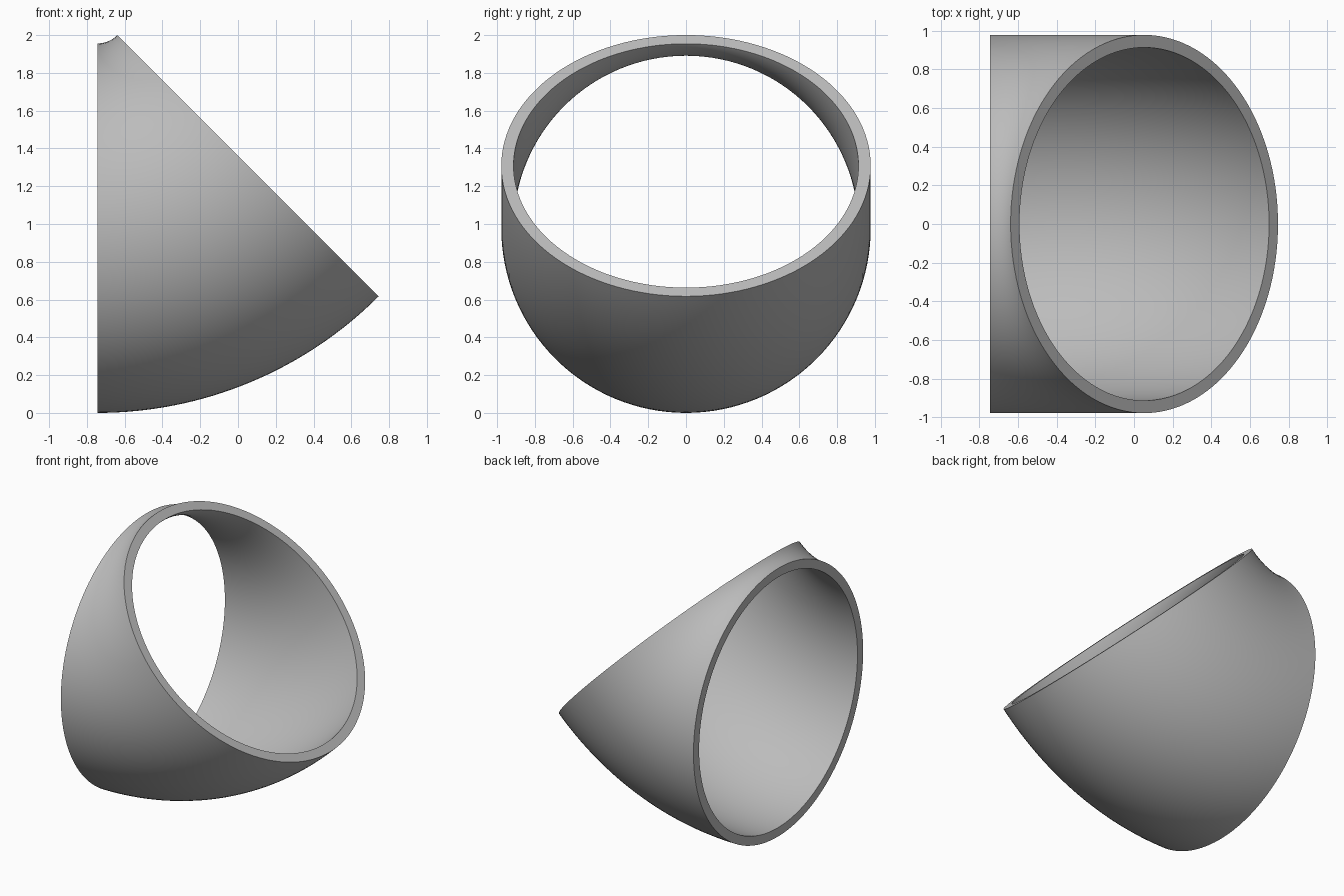
import bpy, bmesh, math

if "Cube" in bpy.data.objects:
    bpy.data.objects.remove(bpy.data.objects["Cube"])

BEND_R, OUTER_R, INNER_R = 1.129, 0.978, 0.913   # bend radius, pipe radii
SWEEP, STEPS, SIDES = math.radians(45), 32, 128
X0, ZC = -0.745, BEND_R + OUTER_R                # bend axis position

mat = bpy.data.materials.new("plain grey")
mat.diffuse_color = (0.5, 0.5, 0.5, 1)
mat.use_nodes = True
mat.node_tree.nodes["Principled BSDF"].inputs["Base Color"].default_value = mat.diffuse_color

bm = bmesh.new()


def ring(radius, a):
    """Circle of the pipe at bend angle a."""
    verts = []
    for i in range(SIDES):
        t = 2 * math.pi * i / SIDES
        d = BEND_R + radius * math.cos(t)
        verts.append(bm.verts.new((X0 + d * math.sin(a), radius * math.sin(t),
                                   ZC - d * math.cos(a))))
    return verts


def bridge(a, b):
    for i in range(SIDES):
        j = (i + 1) % SIDES
        bm.faces.new((a[i], a[j], b[j], b[i]))


# outer wall, far rim, inner wall, near rim as one closed shell
angles = [SWEEP * k / STEPS for k in range(STEPS + 1)]
rings = [ring(OUTER_R, a) for a in angles] + [ring(INNER_R, a) for a in reversed(angles)]
for k in range(len(rings)):
    bridge(rings[k], rings[(k + 1) % len(rings)])
bmesh.ops.recalc_face_normals(bm, faces=bm.faces)

mesh = bpy.data.meshes.new("pipe_elbow")
bm.to_mesh(mesh)
bm.free()
mesh.materials.append(mat)
elbow = bpy.data.objects.new("pipe_elbow", mesh)
bpy.context.collection.objects.link(elbow)
bpy.context.view_layer.objects.active = elbow
elbow.select_set(True)
bpy.ops.object.shade_smooth_by_angle(angle=math.radians(35))
